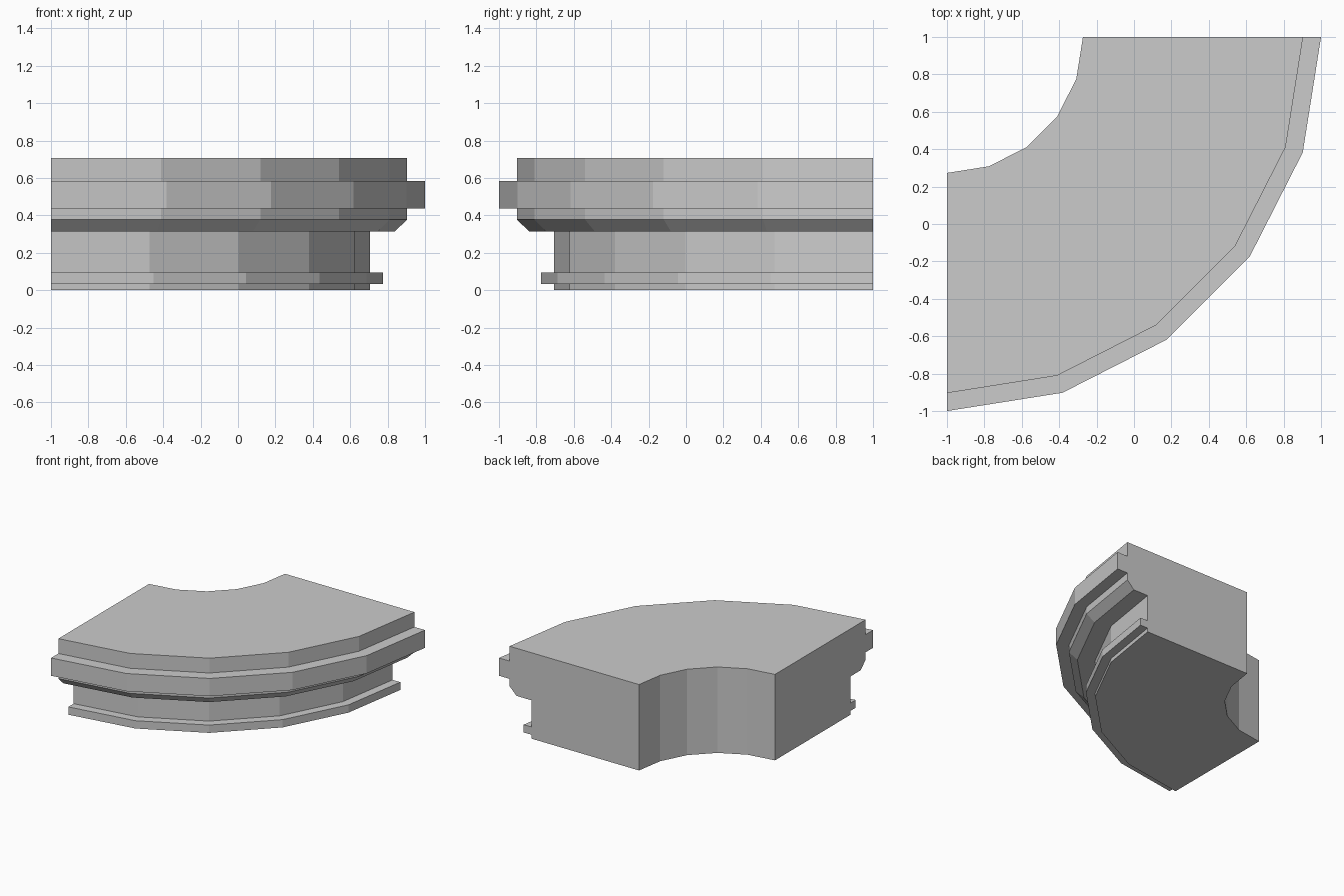
import bpy, bmesh
from math import radians
from mathutils import Matrix

cube = bpy.data.objects.get("Cube")
if cube:
    bpy.data.objects.remove(cube, do_unlink=True)

stone = bpy.data.materials.new("plain_grey")
stone.use_nodes = True
grey = (0.6, 0.6, 0.6, 1)
stone.diffuse_color = grey
stone.node_tree.nodes["Principled BSDF"].inputs["Base Color"].default_value = grey

# Moulding cross-section: (radius, height)
INNER = 0.727
profile = [(INNER, 0), (1.705, 0), (1.705, 0.032), (1.775, 0.032), (1.775, 0.096),
           (1.705, 0.096), (1.705, 0.315), (1.84, 0.315), (1.904, 0.378),
           (1.904, 0.438), (2, 0.438), (2, 0.584), (1.904, 0.584),
           (1.904, 0.706), (INNER, 0.706)]
STEPS = 5


def swept_corner(name, section, steps):
    """Sweep a section through a quarter turn, then cap both ends."""
    bm = bmesh.new()
    rings = []
    for i in range(steps + 1):
        turn = Matrix.Translation((-1, 1, 0)) @ Matrix.Rotation(radians(90 * i / steps - 90), 4, "Z")
        rings.append([bm.verts.new(turn @ Matrix.Translation((r, 0, z)).translation)
                      for r, z in section])
    n = len(section)
    for a, b in zip(rings, rings[1:]):
        for j in range(n):
            k = (j + 1) % n
            bm.faces.new((a[j], a[k], b[k], b[j]))
    bm.faces.new(rings[0])
    bm.faces.new(rings[-1][::-1])
    bmesh.ops.recalc_face_normals(bm, faces=bm.faces)
    mesh = bpy.data.meshes.new(name)
    bm.to_mesh(mesh)
    bm.free()
    mesh.materials.append(stone)
    obj = bpy.data.objects.new(name, mesh)
    bpy.context.collection.objects.link(obj)
    return obj


# Quarter-round cornice block
swept_corner("corner_cornice", profile, STEPS)
